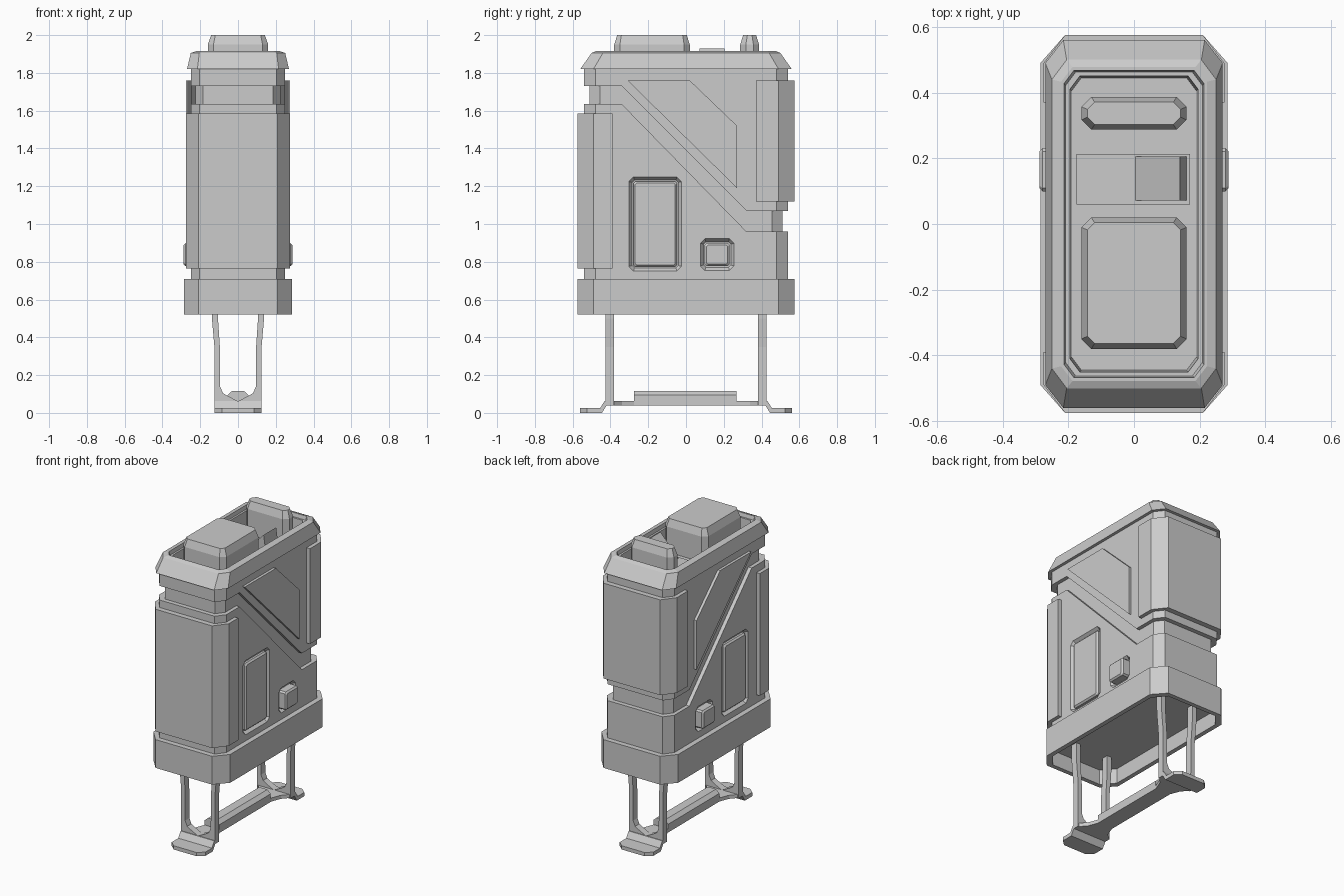
import bpy, bmesh

cube = bpy.data.objects.get("Cube")
if cube:
    bpy.data.objects.remove(cube)

grey = bpy.data.materials.new("plain grey")
grey.use_nodes = True
grey.diffuse_color = (0.6, 0.6, 0.6, 1)
grey.node_tree.nodes["Principled BSDF"].inputs["Base Color"].default_value = (0.6, 0.6, 0.6, 1)


def place(axis, u, v, w):
    """Map profile coordinates (u, v) and depth w to 3D."""
    return {"x": (w, u, v), "y": (u, w, v), "z": (u, v, w)}[axis]


def loft(name, rings, axis="z"):
    """Skin a list of (profile, depth) rings and cap both ends."""
    bm = bmesh.new()
    loops = [[bm.verts.new(place(axis, u, v, w)) for u, v in pts] for pts, w in rings]
    for a, b in zip(loops, loops[1:]):
        for i in range(len(a)):
            j = (i + 1) % len(a)
            bm.faces.new((a[i], a[j], b[j], b[i]))
    bm.faces.new(loops[0])
    bm.faces.new(loops[-1])
    bmesh.ops.recalc_face_normals(bm, faces=bm.faces)
    mesh = bpy.data.meshes.new(name)
    bm.to_mesh(mesh)
    bm.free()
    mesh.materials.append(grey)
    obj = bpy.data.objects.new(name, mesh)
    bpy.context.collection.objects.link(obj)
    return obj


def prism(name, pts, lo, hi, axis="z"):
    return loft(name, [(pts, lo), (pts, hi)], axis)


def octagon(hu, hv, cu, cv, u=0, v=0):
    """Rectangle of half size (hu, hv) with corners cut by (cu, cv)."""
    quarter = [(hu, hv - cv), (hu - cu, hv)]
    pts = quarter + [(-a, b) for a, b in reversed(quarter)]
    return [(u + a, v + b) for a, b in pts + [(-a, -b) for a, b in pts]]


def boolean(obj, cutter, operation):
    mod = obj.modifiers.new("cut", "BOOLEAN")
    mod.operation, mod.object, mod.solver = operation, cutter, "EXACT"
    bpy.context.view_layer.objects.active = obj
    bpy.ops.object.modifier_apply(modifier=mod.name)
    bpy.data.objects.remove(cutter)


# Body halves, separated by a stepped diagonal groove around a core
hull = octagon(0.25, 0.54, 0.045, 0.06)
lower_edge = [(-0.7, 1.635), (-0.34, 1.635), (0.32, 0.96), (0.7, 0.96)]
upper_edge = [(-0.7, 1.73), (-0.34, 1.73), (0.32, 1.07), (0.7, 1.07)]
lower_body = prism("lower_body", hull, 0.65, 1.76)
boolean(lower_body, prism("cutter", lower_edge + [(0.7, 0.5), (-0.7, 0.5)], -1, 1, "x"), "INTERSECT")
upper_body = prism("upper_body", hull, 0.65, 1.77)
boolean(upper_body, prism("cutter", upper_edge + [(0.7, 2), (-0.7, 2)], -1, 1, "x"), "INTERSECT")
prism("body_core", octagon(0.225, 0.51, 0.04, 0.055), 0.65, 1.77)

# Hollow band around the bottom
band = octagon(0.285, 0.575, 0.075, 0.085)
band_inner = octagon(0.255, 0.545, 0.07, 0.08)
loft("base_band", [(band_inner, 0.62), (band_inner, 0.52), (band, 0.52), (band, 0.71)])

# Wrap-around end panels
for name, s, start, lo, hi in (("front_panel", -1, 0.39, 0.765, 1.585),
                               ("back_panel", 1, 0.37, 1.12, 1.76)):
    half = [(0.275, start), (0.275, 0.49), (0.21, 0.575)]
    pts = half + [(-x, y) for x, y in reversed(half)]
    prism(name, [(x, s * y) for x, y in pts], lo, hi)

# Lid with sloping rim and sunken tray
loft("lid", [(hull, 1.765), (hull, 1.82),
             (octagon(0.27, 0.56, 0.055, 0.07), 1.82),
             (octagon(0.25, 0.5, 0.045, 0.06), 1.905),
             (octagon(0.222, 0.478, 0.035, 0.045), 1.915),
             (octagon(0.213, 0.468, 0.03, 0.04), 1.915),
             (octagon(0.208, 0.462, 0.03, 0.04), 1.89),
             (octagon(0.195, 0.45, 0.03, 0.04), 1.89),
             (octagon(0.19, 0.445, 0.03, 0.04), 1.78)])

# Blocks and rocker switch in the tray
for name, y, hy in (("large_block", -0.18, 0.2), ("small_block", 0.337, 0.05)):
    loft(name, [(octagon(0.16, hy, 0.03, 0.03, 0, y), 1.77),
                (octagon(0.16, hy, 0.03, 0.03, 0, y), 1.95),
                (octagon(0.142, hy - 0.016, 0.022, 0.022, 0, y), 2.0)])
prism("switch_plate", [(-0.175, 0.06), (0.17, 0.06), (0.17, 0.213), (-0.175, 0.213)], 1.77, 1.79)
prism("switch_rocker", [(0, 1.785), (0.16, 1.785), (0.14, 1.93)], 0.072, 0.205, "y")

# Side details: raised plate, window and button set in recesses
for side, s in (("left", 1), ("right", -1)):
    prism(side + "_raised_plate", [(-0.31, 1.76), (0.02, 1.76), (0.27, 1.52), (0.27, 1.19)],
          s * 0.24, s * 0.268, "x")
    for name, y, z, hy, hz, out in (("window", -0.163, 1.0, 0.14, 0.25, 0.252),
                                    ("button", 0.165, 0.838, 0.09, 0.085, 0.288)):
        wide = octagon(hy, hz, 0.025, 0.025, y, z)
        deep = octagon(hy - 0.018, hz - 0.018, 0.012, 0.012, y, z)
        boolean(lower_body, loft("cutter", [(deep, s * 0.228), (wide, s * 0.251), (wide, s * 0.3)], "x"),
                "DIFFERENCE")
        rim = octagon(hy - 0.024, hz - 0.024, 0.01, 0.01, y, z)
        face = octagon(hy - 0.034, hz - 0.034, 0.008, 0.008, y, z)
        loft(f"{side}_{name}", [(rim, s * 0.22), (rim, s * (out - 0.01)), (face, s * out)], "x")

# Stand: end frames, feet and joining bar
for end, s in (("front", -1), ("back", 1)):
    outer = [(0.14, 0.64), (0.138, 0.5), (0.125, 0.35), (0.125, 0.04)]
    inner = [(0.055, 0.09), (0.08, 0.105), (0.095, 0.14), (0.096, 0.35), (0.106, 0.5), (0.106, 0.64)]
    half = outer[::-1] + inner[::-1]
    pts = half + [(0, 0.062)] + [(-x, z) for x, z in reversed(half)]
    prism(end + "_leg_frame", pts, s * 0.38, s * 0.425, "y")
    foot = [(0.38, 0.04), (0.38, 0.064), (0.43, 0.064), (0.455, 0.025),
            (0.56, 0.025), (0.56, 0), (0.445, 0), (0.42, 0.04)]
    foot_obj = prism(end + "_foot", [(s * y, z) for y, z in foot], -0.125, 0.125, "x")
    boolean(foot_obj, prism("cutter", octagon(0.13, 0.56, 0.045, 0.04), -0.1, 0.2), "INTERSECT")
taper = [(0.125, 0.39), (0.08, 0.34), (0.055, 0.275)]
right = taper + [(x, -y) for x, y in reversed(taper)]
prism("stand_plate", right + [(-x, y) for x, y in reversed(right)], 0.04, 0.064)
prism("stand_bar", [(0.055, 0.045), (0.055, 0.095), (0.03, 0.117), (-0.03, 0.117), (-0.055, 0.095),
                    (-0.055, 0.045)], -0.275, 0.268, "y")
